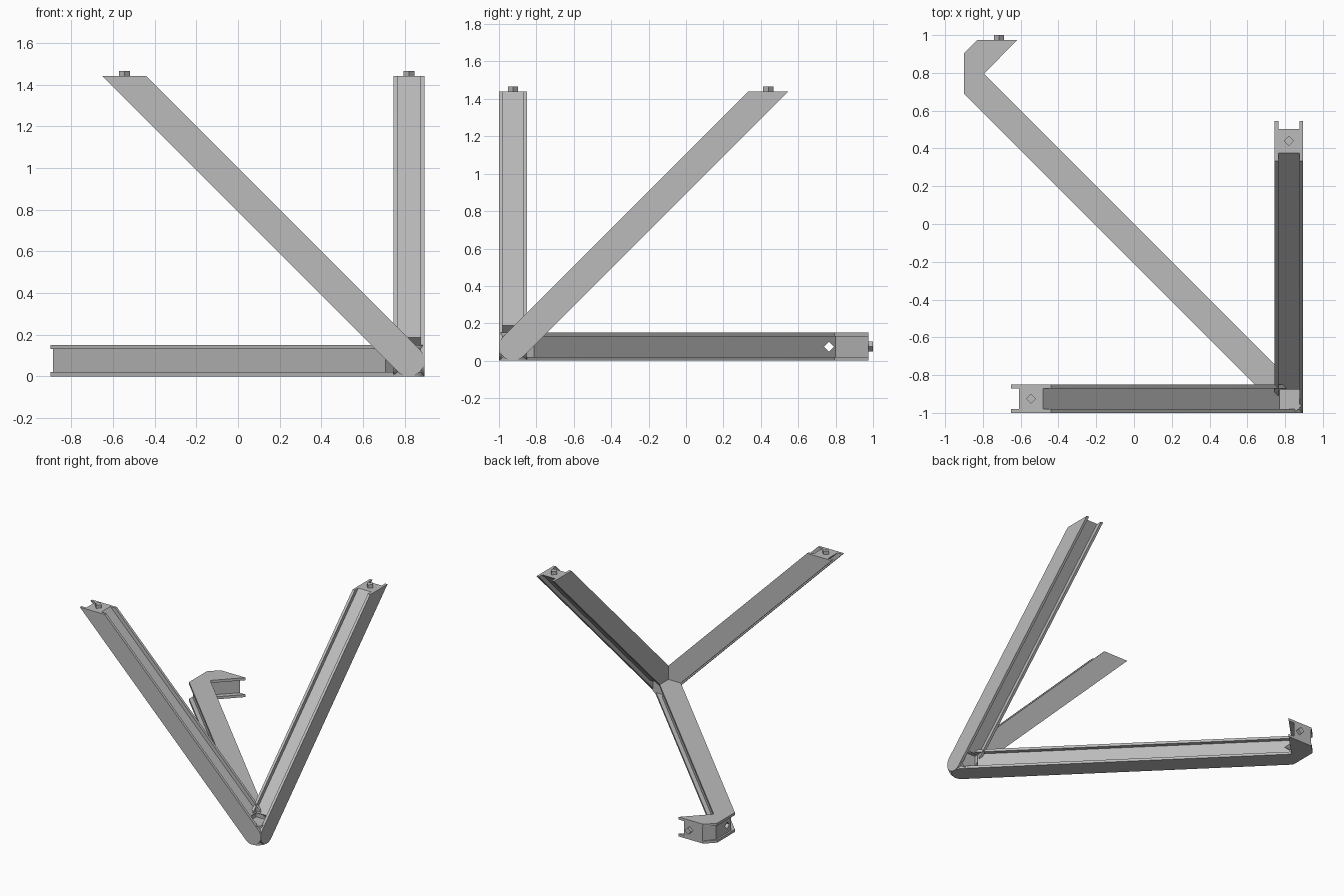
import bpy, bmesh
from math import cos, sin, pi, sqrt
from mathutils import Vector, Matrix

cube = bpy.data.objects.get("Cube")
if cube:
    bpy.data.objects.remove(cube, do_unlink=True)

R = 0.075                                # half width of every arm
PLATE = 0.02                             # side plate thickness
CORNER = Vector((0.82, -0.925, R))       # where the three arms meet
X, Y, Z = (Vector(row) for row in Matrix.Identity(3))

steel = bpy.data.materials.new("light grey steel")
steel.use_nodes = True
grey = (0.5, 0.5, 0.5, 1)
steel.diffuse_color = grey
bsdf = next(n for n in steel.node_tree.nodes if n.type == 'BSDF_PRINCIPLED')
bsdf.inputs["Base Color"].default_value = grey
bsdf.inputs["Roughness"].default_value = 0.6


def finish(name, bm):
    bmesh.ops.recalc_face_normals(bm, faces=bm.faces)
    mesh = bpy.data.meshes.new(name)
    bm.to_mesh(mesh)
    bm.free()
    ob = bpy.data.objects.new(name, mesh)
    bpy.context.collection.objects.link(ob)
    mesh.materials.append(steel)
    return ob


def prism(name, outline, u, v, w, lo, hi):
    """Outline in the u, v plane through the corner, extruded along w."""
    bm = bmesh.new()
    face = bm.faces.new([bm.verts.new(CORNER + u * a + v * b + w * lo) for a, b in outline])
    new = bmesh.ops.extrude_face_region(bm, geom=[face])["geom"]
    verts = [g for g in new if isinstance(g, bmesh.types.BMVert)]
    bmesh.ops.translate(bm, verts=verts, vec=w * (hi - lo))
    return finish(name, bm)


def peg(name, centre, axis, depth, radius=0.027):
    """Small four-sided peg set on its corner."""
    bm = bmesh.new()
    turn = axis.to_track_quat('Z', 'Y').to_matrix().to_4x4()
    bmesh.ops.create_cone(bm, cap_ends=True, segments=4, radius1=radius, radius2=radius,
                          depth=depth, matrix=Matrix.Translation(centre) @ turn)
    return finish(name, bm)


def arm(name, u, v, w, plate_end, core_end):
    # two side plates with a round foot
    foot = [(R * cos(a), R * sin(a)) for a in (pi * (0.75 + i / 16) for i in range(17))]
    for side, lo, hi in (("inner", -R, PLATE - R), ("outer", R - PLATE, R)):
        plate = prism(f"{name}_{side}_plate", foot + plate_end, u, v, w, lo, hi)
        bpy.ops.object.select_all(action='DESELECT')
        bpy.context.view_layer.objects.active = plate
        plate.select_set(True)
        bpy.ops.object.shade_smooth_by_angle(angle=pi / 6)
    # recessed core between the plates
    start, half = 0.08, INSET / 2
    core = [(start - half, start + half), (start + half, start - half)] + core_end
    return prism(f"{name}_core", core, u, v, w, PLATE - R, R - PLATE)


SLANT = R * sqrt(2)                      # half width measured along a level cut
INSET = 0.064                            # the same for the recessed core
TOP = 1.44 - R

# two rising arms, cut level at the top, each with a peg
for name, u, w in (("left_rising_arm", -X, Y), ("back_rising_arm", Y, X)):
    arm(name, u, Z, w, [(TOP + SLANT, TOP), (TOP - SLANT, TOP)],
        [(TOP + INSET, TOP), (TOP - INSET, TOP)])
    peg(f"{name}_peg", CORNER + (u + Z) * TOP + Z * 0.0125, Z, 0.025)

# flat arm with a hooked end
core = arm("floor_arm", -X, Y, Z,
           [(1.72, 1.614), (1.72, 1.83), (1.65, 1.9), (1.438, 1.9), (1.614, 1.72)],
           [(1.707, 1.643), (1.707, 1.825), (1.645, 1.9), (1.487, 1.9), (1.661, 1.725)])
peg("floor_arm_peg", Vector((-0.715, 0.9875, R)), Y, 0.025)

# square socket through the hooked end
cutter = peg("socket_cutter", Vector((-0.85, 0.765, R)), X, 0.3)
cutter.hide_render = True
cut = core.modifiers.new("socket", 'BOOLEAN')
cut.operation = 'DIFFERENCE'
cut.solver = 'EXACT'
cut.object = cutter
bpy.context.view_layer.objects.active = core
bpy.ops.object.modifier_apply(modifier=cut.name)
bpy.data.objects.remove(cutter, do_unlink=True)
